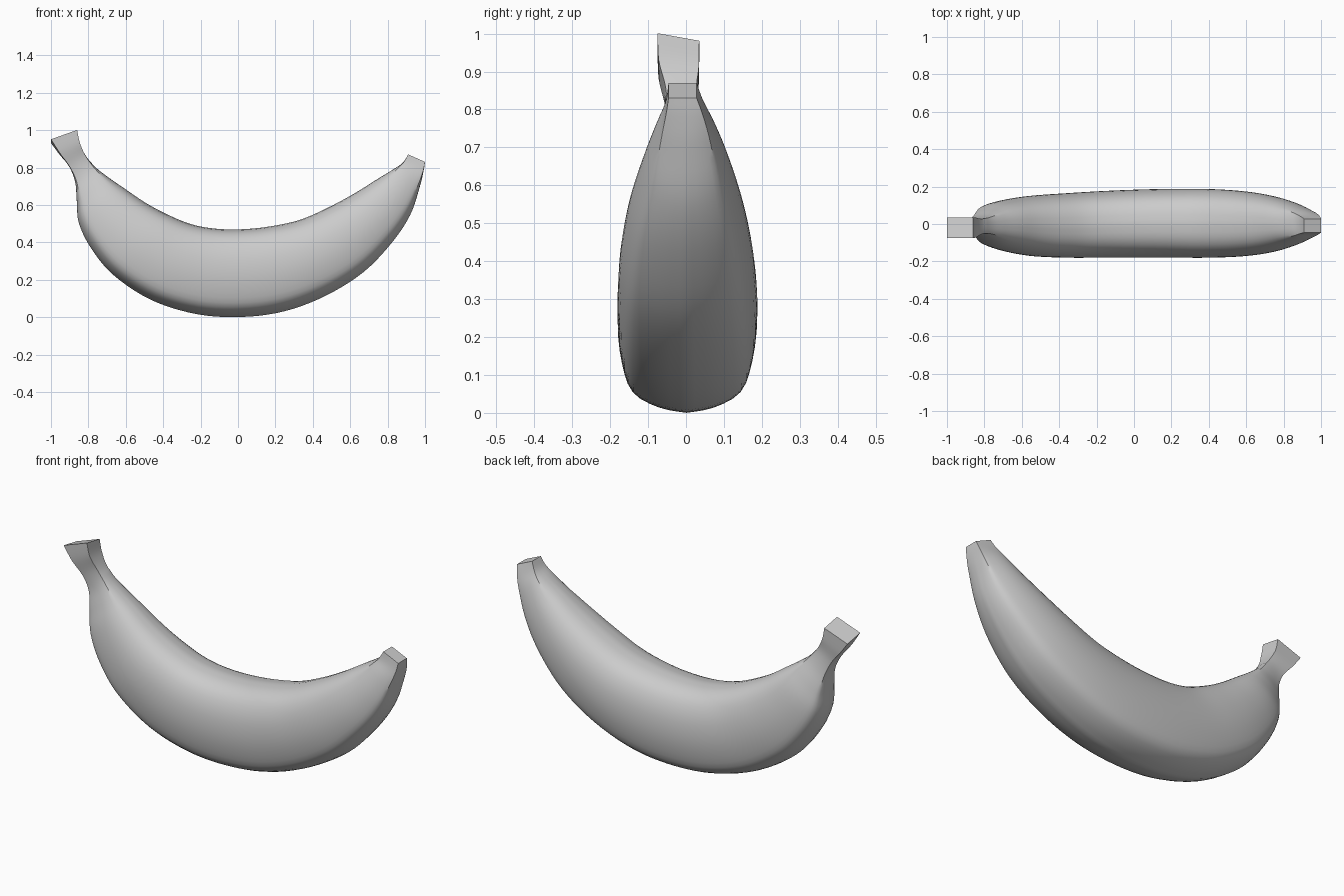
import bpy, bmesh

if "Cube" in bpy.data.objects:
    bpy.data.objects.remove(bpy.data.objects["Cube"])

# Stations from stem to tip:
# inner x, inner z, outer x, outer z, y min, y max, squareness
STATIONS = [
    (-.86, 1.0, -1.0, .95, -.075, .035, 1),
    (-.845, .93, -.955, .88, -.072, .034, 1),
    (-.81, .86, -.90, .80, -.056, .030, .8),
    (-.76, .80, -.87, .72, -.060, .045, .45),
    (-.69, .745, -.862, .62, -.088, .078, .15),
    (-.61, .69, -.85, .50, -.122, .112, 0),
    (-.50, .615, -.78, .36, -.152, .136, 0),
    (-.38, .55, -.66, .22, -.173, .153, 0),
    (-.25, .497, -.46, .09, -.180, .165, 0),
    (-.12, .473, -.22, .016, -.180, .176, 0),
    (.02, .47, .02, .001, -.180, .184, 0),
    (.17, .485, .25, .032, -.180, .188, 0),
    (.33, .52, .47, .115, -.180, .187, 0),
    (.48, .585, .67, .24, -.173, .176, 0),
    (.62, .66, .82, .395, -.152, .152, 0),
    (.74, .735, .92, .545, -.118, .118, 0),
    (.83, .79, .97, .69, -.082, .080, .3),
    (.88, .825, .992, .78, -.056, .048, .8),
    (.91, .87, 1.0, .83, -.046, .028, 1),
]
# Half cross-section (width, height from outer to inner side), rounded and square
ROUND = [(0, 0), (.4, .03), (.78, .115), (.94, .28), (1, .5),
         (.93, .72), (.72, .89), (.4, .975), (0, 1)]
SQUARE = [(0, 0), (.5, 0), (1, 0), (1, .25), (1, .5),
          (1, .75), (1, 1), (.5, 1), (0, 1)]


def lerp(a, b, t):
    return tuple(p + (q - p) * t for p, q in zip(a, b))


def smooth(rows, steps):
    """Catmull-Rom resampling of a list of tuples."""
    out = []
    for i in range(len(rows) - 1):
        p0, p1 = rows[max(i - 1, 0)], rows[i]
        p2, p3 = rows[i + 1], rows[min(i + 2, len(rows) - 1)]
        for s in range(steps):
            t = s / steps
            out.append(tuple(
                .5 * (2 * b + (c - a) * t + (2 * a - 5 * b + 4 * c - d) * t * t
                      + (3 * b - a - 3 * c + d) * t ** 3)
                for a, b, c, d in zip(p0, p1, p2, p3)))
    return out + [tuple(rows[-1])]


def linear(rows, steps):
    out = [lerp(a, b, s / steps) for a, b in zip(rows, rows[1:]) for s in range(steps)]
    return out + [rows[-1]]


def full(half):
    """Mirror a half section into a closed loop."""
    return half + [(-w, v) for w, v in half[-2:0:-1]]


round_loop = full(smooth(ROUND, 3))
square_loop = full(linear(SQUARE, 3))

# Peel: loft of the cross-sections along the stations, capped at both ends
bm = bmesh.new()
rings = []
for ix, iz, ox, oz, y0, y1, sq in smooth(STATIONS, 5):
    sq = min(max(sq, 0), 1)
    ring = []
    for r, s in zip(round_loop, square_loop):
        w, v = lerp(r, s, sq)
        y = (y0 + y1) / 2 + w * (y1 - y0) / 2
        x, z = lerp((ox, oz), (ix, iz), v)
        if x < -.8 and z > .8:          # slanted cut of the stem
            z -= .18 * (y + .07) * sq * min((z - .8) / .15, 1)
        ring.append(bm.verts.new((x, y, max(z, 0))))
    rings.append(ring)
n = len(round_loop)
for a, b in zip(rings, rings[1:]):
    for k in range(n):
        m = (k + 1) % n
        bm.faces.new((a[k], a[m], b[m], b[k]))
bm.faces.new(rings[0])
bm.faces.new(rings[-1])
bmesh.ops.recalc_face_normals(bm, faces=bm.faces)

mesh = bpy.data.meshes.new("banana")
bm.to_mesh(mesh)
bm.free()
banana = bpy.data.objects.new("banana", mesh)
bpy.context.collection.objects.link(banana)
bpy.context.view_layer.objects.active = banana
banana.select_set(True)
bpy.ops.object.shade_smooth_by_angle(angle=0.6)
